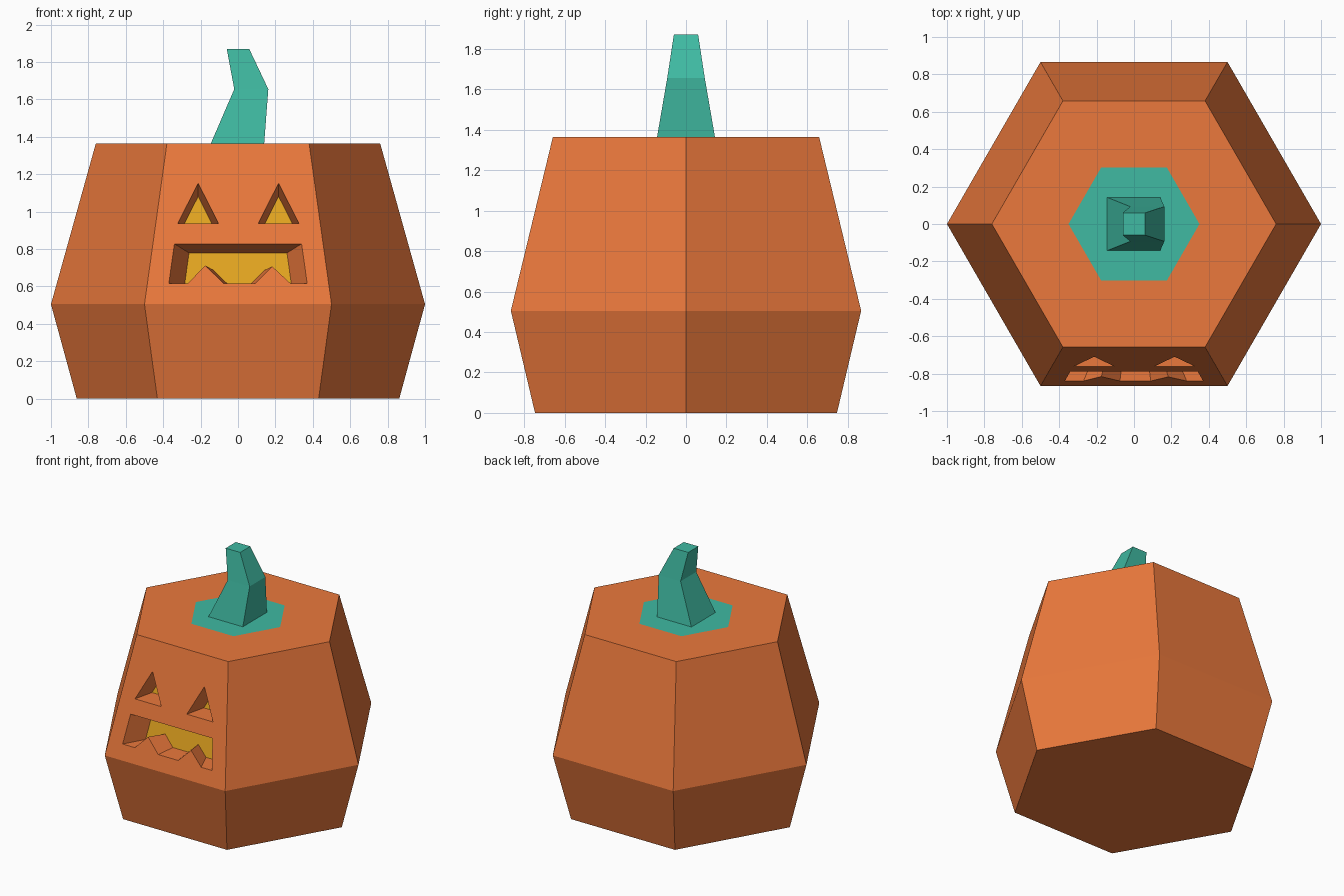
import bpy, bmesh, math

if "Cube" in bpy.data.objects:
    bpy.data.objects.remove(bpy.data.objects["Cube"])


def material(name, rgb):
    m = bpy.data.materials.new(name)
    m.diffuse_color = (*rgb, 1)
    m.use_nodes = True
    m.node_tree.nodes["Principled BSDF"].inputs["Base Color"].default_value = m.diffuse_color
    return m


ORANGE = material("orange_skin", (0.83, 0.19, 0.045))
YELLOW = material("yellow_glow", (0.78, 0.38, 0.015))
GREEN = material("green_stem", (0.05, 0.49, 0.36))


def loft(name, rings, mats, end_mat=0):
    """Join matching point rings with flat faces; the last cap gets end_mat."""
    bm = bmesh.new()
    loops = [[bm.verts.new(p) for p in ring] for ring in rings]
    n = len(loops[0])
    for a, b in zip(loops, loops[1:]):
        for i in range(n):
            j = (i + 1) % n
            bm.faces.new((a[i], a[j], b[j], b[i]))
    bm.faces.new(loops[0][::-1])
    bm.faces.new(loops[-1]).material_index = end_mat
    bmesh.ops.recalc_face_normals(bm, faces=bm.faces)
    mesh = bpy.data.meshes.new(name)
    bm.to_mesh(mesh)
    bm.free()
    for m in mats:
        mesh.materials.append(m)
    obj = bpy.data.objects.new(name, mesh)
    bpy.context.collection.objects.link(obj)
    return obj


# Six-sided body; the innermost top ring is the green patch
def hexagon(r, z):
    return [(r * math.cos(k * math.pi / 3), r * math.sin(k * math.pi / 3), z)
            for k in range(6)]


MATS = [ORANGE, YELLOW, GREEN]
body = loft("pumpkin_body",
            [hexagon(0.862, 0), hexagon(1, 0.505), hexagon(0.76, 1.365), hexagon(0.35, 1.365)],
            MATS, end_mat=2)


# Tapered face recesses: outline shrinks towards its base centre with depth
def front_y(z):
    return -0.866 + (z - 0.505) * (0.866 - 0.658) / 0.86


def carve(name, cx, base, outline, taper, depth=0.15):
    rings = []
    for t in (-0.3, 1):
        s = 1 - t * (1 - taper)
        rings.append([(cx + x * s, front_y(base + h * s) + t * depth, base + h * s)
                      for x, h in outline])
    cutter = loft(name, rings, MATS, end_mat=1)
    cutter.hide_render = True
    mod = body.modifiers.new(name, 'BOOLEAN')
    mod.operation = 'DIFFERENCE'
    mod.solver = 'EXACT'
    mod.object = cutter
    bpy.context.view_layer.objects.active = body
    bpy.ops.object.modifier_apply(modifier=name)
    bpy.data.objects.remove(cutter)


eye = [(-0.109, 0), (0.109, 0), (0, 0.215)]
mouth = [(-0.37, 0), (-0.27, 0), (-0.175, 0.097), (-0.075, 0), (0.09, 0),
         (0.183, 0.092), (0.282, 0), (0.37, 0), (0.34, 0.213), (-0.34, 0.213)]
for side, x in (("left", -0.213), ("right", 0.217)):
    carve(side + "_eye_cutter", x, 0.937, eye, 0.67)
carve("mouth_cutter", 0, 0.615, mouth, 0.77)


# Bent square stem
def section(x0, x1, y, z):
    return [(x0, -y, z), (x1, -y, z), (x1, y, z), (x0, y, z)]


loft("stem", [section(-0.145, 0.14, 0.143, 1.365),
              section(-0.02, 0.162, 0.093, 1.655),
              section(-0.06, 0.06, 0.06, 1.87)], [GREEN])
